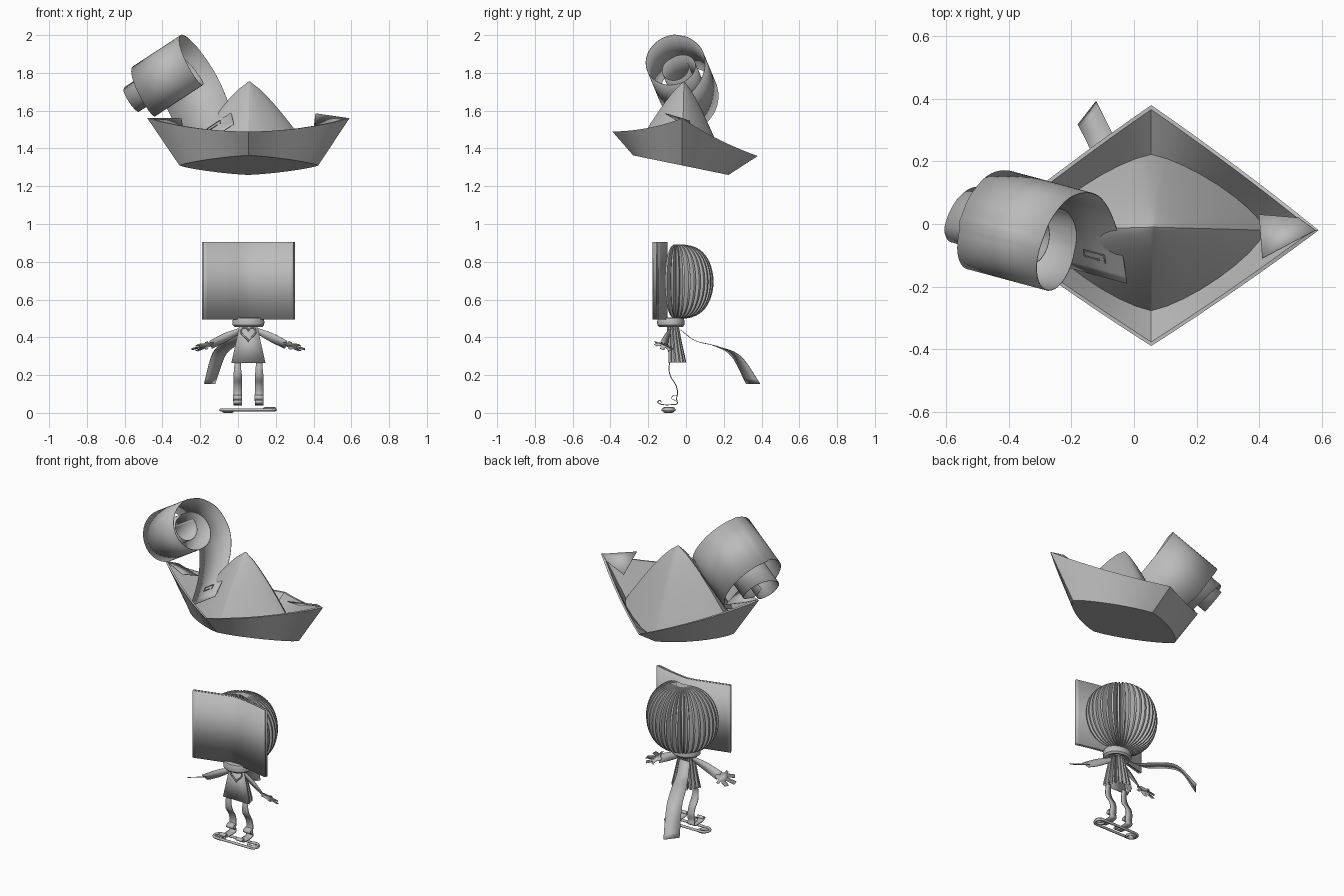
import bpy, bmesh, math
from mathutils import Vector

if "Cube" in bpy.data.objects:
    bpy.data.objects.remove(bpy.data.objects["Cube"])

paper = bpy.data.materials.new("grey_paper")
paper.diffuse_color = (0.5, 0.5, 0.5, 1)
paper.use_nodes = True
paper.node_tree.nodes["Principled BSDF"].inputs["Base Color"].default_value = paper.diffuse_color


def finish(obj, thick=0):
    obj.data.materials.append(paper)
    bpy.ops.object.select_all(action='DESELECT')
    obj.select_set(True)
    bpy.context.view_layer.objects.active = obj
    if obj.type == 'MESH':
        bpy.ops.object.shade_smooth_by_angle(angle=math.radians(28))
    if thick:
        mod = obj.modifiers.new("paper_thickness", 'SOLIDIFY')
        mod.thickness, mod.offset = thick, 0
    return obj


def make(name, verts, faces, thick=0):
    me = bpy.data.meshes.new(name)
    bm = bmesh.new()
    vs = [bm.verts.new(v) for v in verts]
    for f in faces:
        bm.faces.new([vs[i] for i in f])
    bmesh.ops.recalc_face_normals(bm, faces=bm.faces)
    bm.to_mesh(me)
    bm.free()
    obj = bpy.data.objects.new(name, me)
    bpy.context.collection.objects.link(obj)
    return finish(obj, thick)


def loft(name, rings, closed=False, thick=0, cap=False):
    n = len(rings[0])
    faces = []
    for r in range(len(rings) - 1):
        for k in range(n if closed else n - 1):
            j = (k + 1) % n
            faces.append((r * n + k, r * n + j, (r + 1) * n + j, (r + 1) * n + k))
    if cap:
        faces.append(tuple(range(n)))
    return make(name, [p for ring in rings for p in ring], faces, thick)


def spline(pts, steps=6):
    """Catmull-Rom through points of any dimension."""
    pts = [Vector(p) for p in pts]
    out = []
    for i in range(len(pts) - 1):
        b, c = pts[i], pts[i + 1]
        a = pts[i - 1] if i else 2 * b - c
        d = pts[i + 2] if i + 2 < len(pts) else 2 * c - b
        for k in range(steps):
            t = k / steps
            out.append(0.5 * (2 * b + (c - a) * t + (2 * a - 5 * b + 4 * c - d) * t * t
                              + (3 * b - a - 3 * c + d) * t ** 3))
    return out + [pts[-1]]


def ribbon(name, pts, thick=0.003):
    """Each point is a centre (x, y, z) followed by a half-width vector."""
    rings = []
    for p in spline(pts):
        c, h = Vector(p[:3]), Vector(p[3:])
        rings.append([c - h, c + h])
    return loft(name, rings, thick=thick)


def wire(name, pts, radius, cyclic=True):
    cu = bpy.data.curves.new(name, 'CURVE')
    cu.dimensions = '3D'
    cu.bevel_depth, cu.bevel_resolution = radius, 2
    sp = cu.splines.new('POLY')
    sp.points.add(len(pts) - 1)
    for q, p in zip(sp.points, pts):
        q.co = (*p, 1)
    sp.use_cyclic_u = cyclic
    obj = bpy.data.objects.new(name, cu)
    bpy.context.collection.objects.link(obj)
    return finish(obj)


def pleats(name, profile, cx, cy, count, a0, a1, valley):
    """Fan of folded pages around a vertical axis; profile holds (rx, ry, z)."""
    rings = []
    for i in range(count * 3 + 2):
        a = math.radians(a0 + (a1 - a0) * i / (count * 3 + 1))
        f = valley if i % 3 == 2 else 1
        rings.append([(cx + rx * f * math.cos(a), cy + ry * f * math.sin(a), z)
                      for rx, ry, z in profile])
    return loft(name, rings)


# --- Paper boat ---
CX, CY = 0.055, -0.02


def boat_ring(corners, bulge, sag, scale=1.0, lift=0.0, n=8):
    out = []
    for i in range(4):
        a, b = Vector(corners[i]), Vector(corners[(i + 1) % 4])
        for k in range(n):
            t = k / n
            p, w = a.lerp(b, t), 4 * t * (1 - t)
            f = scale * (1 + bulge * w)
            out.append(Vector((CX + (p.x - CX) * f, CY + (p.y - CY) * f, p.z - sag * w + lift)))
    return out


RIM = [(-0.48, -0.02, 1.56), (CX, -0.39, 1.49), (0.59, -0.02, 1.56), (CX, 0.38, 1.36)]
BASE = [(-0.31, -0.02, 1.31), (CX, -0.28, 1.362), (0.425, -0.02, 1.31), (CX, 0.225, 1.26)]
rim = boat_ring(RIM, 0.02, 0.018)
base = boat_ring(BASE, 0.18, 0)
for p in base:                       # keep the bottom on one tilted plane
    p.z = 1.31 - 0.205 * (p.y + 0.02)
loft("boat_hull", [base, rim], closed=True, cap=True)
rim_in = boat_ring(RIM, 0.02, 0.018, 0.965)
base_in = [Vector((CX + (p.x - CX) * 0.99, CY + (p.y - CY) * 0.99, p.z + 0.02)) for p in base]
loft("boat_inner_wall", [rim, rim_in, base_in], closed=True)

# central peak of the boat
peak = Vector((0.06, -0.01, 1.755))
levels = []
for s in range(11):
    s /= 10
    f = max(1 - s, 0.002) ** 0.8
    levels.append([Vector((peak.x + (p.x - peak.x) * f, peak.y + (p.y - peak.y) * f,
                           p.z + (peak.z - p.z) * s)) for p in base_in])
loft("boat_peak", levels, closed=True)

# folded corner flaps at both tips
for name, s, top in (("right_tip_flap", 1, 1.585), ("left_tip_flap", -1, 1.56)):
    make(name, [(CX + s * 0.355, -0.11, top), (CX + s * 0.345, 0.03, 1.50),
                (CX + s * 0.47, 0.02, 1.545), (CX + s * 0.525, -0.02, 1.56)],
         [(0, 1, 2), (0, 2, 3)], 0.003)

# --- Curled paper strip ---
D = Vector((0.817, -0.22, 0.534)).normalized()
U = Vector((0.26, 0.966, 0)).normalized()
V = D.cross(U)


def local(u, v, w):
    return U * u + V * v + D * w


# points hold (u, v, right edge, width): tail first, then one wide turn and a tight core
path = spline([(-0.189, 1.278, 0.84, 0.25), (-0.06, 1.39, 0.84, 0.29), (0.03, 1.51, 0.84, 0.32),
               (0.06, 1.62, 0.84, 0.32), (0.03, 1.74, 0.84, 0.32), (-0.05, 1.815, 0.84, 0.32),
               (-0.135, 1.837, 0.84, 0.32)])
for i in range(1, 71):
    deg = 660 * i / 70
    k = min(max((deg - 200) / 190, 0), 1)
    r = 0.144 - 0.005 * min(deg / 200, 1) - 0.067 * k * k * (3 - 2 * k)
    a, drift = math.radians(90 + deg), 0.05 * min(deg / 180, 1) + 0.06 * k
    path.append(Vector((-0.135 + r * math.cos(a), 1.693 + r * math.sin(a), 0.84 - drift, 0.31)))
loft("curled_strip", [[local(*p[:3]), local(p[0], p[1], p[2] - p[3])] for p in path], thick=0.003)

# paper clip on the strip
clip = [(-0.145, 1.325, 0.77), (-0.122, 1.345, 0.77), (-0.122, 1.345, 0.69),
        (-0.14, 1.33, 0.69), (-0.14, 1.33, 0.75)]
wire("strip_clip", [local(*p) for p in clip], 0.0025, cyclic=False)

# --- Book face ---
face = [(-0.185, -0.176), (-0.06, -0.142), (0.055, -0.114), (0.18, -0.13), (0.295, -0.158)]
for name, dy, grow, thick in (("book_pages", 0, 1, 0.004), ("book_cover", 0.012, 1.02, 0.006)):
    line = spline([(CX + (x - CX) * grow, y + dy) for x, y in face])
    loft(name, [[(p[0], p[1], z) for p in line] for z in (0.495, 0.905)], thick=thick)

# --- Page-fan head ---
dome = []
for i in range(25):
    a = math.radians(-90 + 7.5 * i)
    r = max(math.cos(a), 0) ** 0.7
    dome.append((0.21 * r, 0.196 * r, 0.695 + 0.197 * math.sin(a)))
pleats("page_head", dome, CX, -0.05, 23, -18, 198, 0.78)

# --- Body ---
pleats("dress_pleats", [(0.045, 0.05, 0.46), (0.062, 0.065, 0.38), (0.086, 0.09, 0.268)],
       CX, -0.088, 10, 0, 180, 0.7)
make("dress_front", [(0.008, -0.09, 0.46), (0.102, -0.09, 0.46), (0.145, -0.094, 0.265),
                     (-0.035, -0.094, 0.265)], [(0, 1, 2, 3)], 0.003)
heart = []
for i in range(40):
    t = math.tau * i / 40
    h = 13 * math.cos(t) - 5 * math.cos(2 * t) - 2 * math.cos(3 * t) - math.cos(4 * t)
    heart.append((CX + 0.0025 * 16 * math.sin(t) ** 3, -0.096, 0.422 + 0.0025 * h))
wire("heart_outline", heart, 0.004)

# --- Scarf ---
loft("scarf_collar",
     [[(CX + 0.085 * f * math.cos(math.tau * k / 32), -0.08 + 0.073 * f * math.sin(math.tau * k / 32), z)
       for k in range(32)]
      for f, z in ((0.55, 0.465), (0.85, 0.455), (0.98, 0.465), (1, 0.485), (0.92, 0.503), (0.55, 0.505))],
     closed=True)
ribbon("scarf_tail", [(0.03, -0.03, 0.44, 0.035, 0, 0), (-0.01, 0.05, 0.382, 0.04, 0, 0),
                      (-0.06, 0.16, 0.353, 0.042, 0.01, -0.002), (-0.105, 0.265, 0.3, 0.036, 0.024, 0.0),
                      (-0.15, 0.355, 0.155, 0.029, 0.037, 0)])

# --- Arms, hands and legs ---
for side, s in (("left", -1), ("right", 1)):
    ribbon(side + "_arm", [(CX + s * 0.035, -0.08, 0.44, 0, 0, 0.014),
                           (CX + s * 0.12, -0.1, 0.40, s * 0.006, -0.006, 0.022),
                           (CX + s * 0.2, -0.115, 0.36, s * 0.006, -0.018, 0.02)])
    wrist = Vector((CX + s * 0.185, -0.112, 0.366))
    along, across = Vector((s * 0.95, -0.12, -0.24)), Vector((0, -0.9, 0.35))
    outline = [(0, -0.02), (0.03, -0.032)]
    for k in range(5):
        a = math.radians(-60 + 30 * k)
        reach = (0.078, 0.108, 0.122, 0.108, 0.078)[k]
        outline += [(reach * math.cos(a + e), reach * math.sin(a + e) * 0.8) for e in (-0.13, 0.13)]
        if k < 4:
            g = a + math.radians(15)
            outline.append((0.062 * math.cos(g), 0.062 * math.sin(g) * 0.8))
    outline += [(0.03, 0.032), (0, 0.02)]
    make(side + "_hand", [wrist + along * p + across * q for p, q in outline],
         [tuple(range(len(outline)))], 0.003)
    # folded leg ending in a curled toe
    x = CX + s * 0.057
    leg = [(-0.085, 0.28, 0.016), (-0.09, 0.23, 0.019), (-0.08, 0.19, 0.023), (-0.055, 0.15, 0.022),
           (-0.045, 0.11, 0.022), (-0.05, 0.075, 0.023), (-0.048, 0.048, 0.023), (-0.09, 0.043, 0.023),
           (-0.13, 0.045, 0.022), (-0.15, 0.056, 0.022), (-0.14, 0.066, 0.022), (-0.13, 0.056, 0.022)]
    ribbon(side + "_leg", [(x, y, z, w, 0, 0) for y, z, w in leg], 0.005)
    ribbon(side + "_ankle_band", [(x, -0.045, 0.095, 0.024, 0, 0), (x, -0.07, 0.09, 0.024, 0, 0),
                                  (x, -0.075, 0.075, 0.024, 0, 0), (x, -0.055, 0.065, 0.024, 0, 0)])


# --- Wire board ---
def stadium(x0, x1, y, r, z):
    pts = []
    for cx, start in ((x1 - r, -90), (x0 + r, 90)):
        for k in range(13):
            a = math.radians(start + 15 * k)
            pts.append((cx + r * math.cos(a), y + r * math.sin(a), z))
    return pts


wire("board_frame", stadium(-0.092, 0.198, -0.092, 0.031, 0.016), 0.0075)
wire("board_left_ring", stadium(-0.075, -0.03, -0.092, 0.02, 0.008), 0.008)
wire("board_right_ring", stadium(0.14, 0.195, -0.092, 0.025, 0.022), 0.008)
